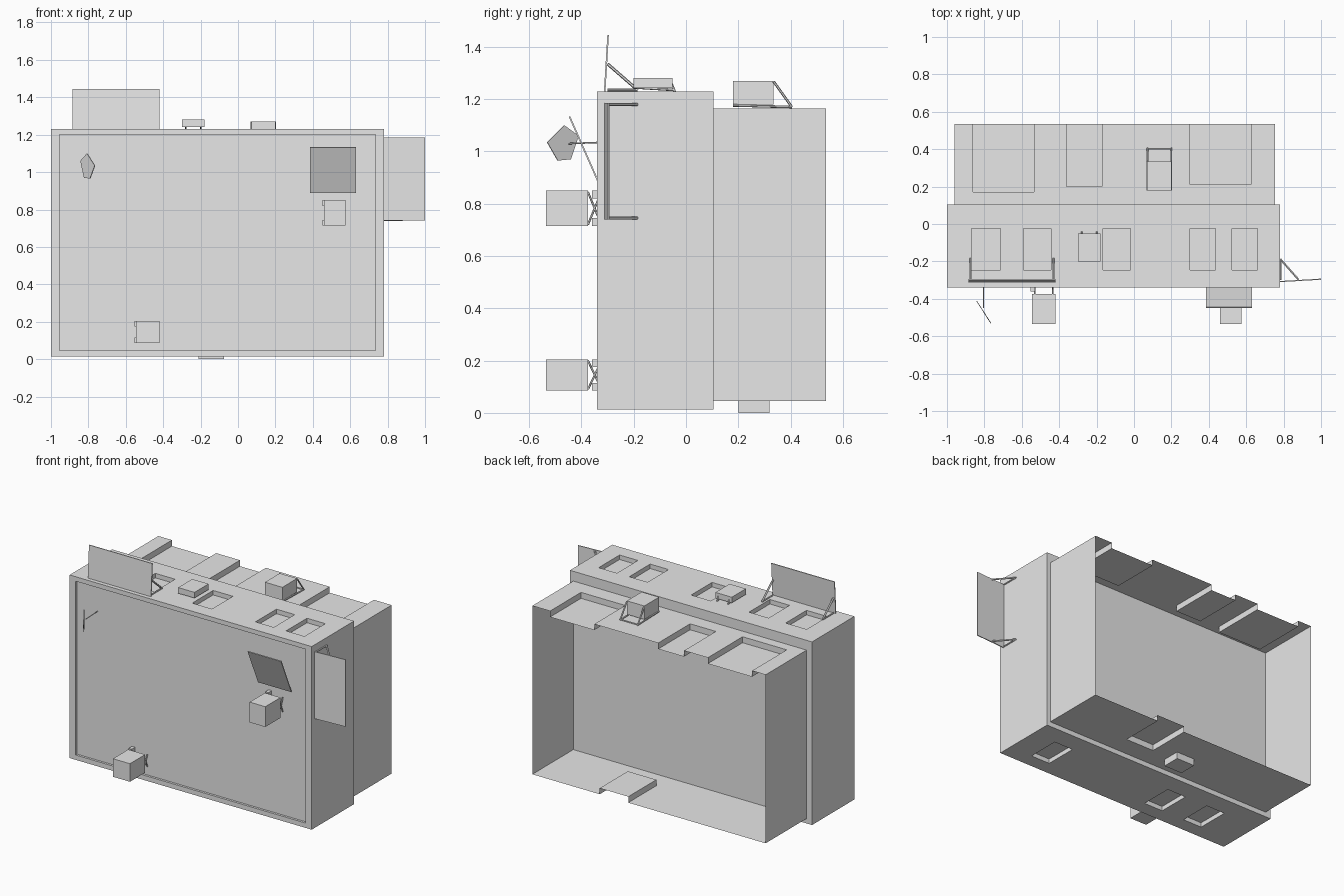
import bpy
import bmesh
from mathutils import Vector, Matrix

cube = bpy.data.objects.get("Cube")
if cube:
    bpy.data.objects.remove(cube, do_unlink=True)

grey = bpy.data.materials.new("plain_grey")
grey.use_nodes = True
grey.diffuse_color = (0.8, 0.8, 0.8, 1)
grey.node_tree.nodes["Principled BSDF"].inputs["Base Color"].default_value = (0.8, 0.8, 0.8, 1)


def finish(name, bm):
    mesh = bpy.data.meshes.new(name)
    bm.to_mesh(mesh)
    bm.free()
    mesh.materials.append(grey)
    obj = bpy.data.objects.new(name, mesh)
    bpy.context.collection.objects.link(obj)
    return obj


def quad(bm, points, facing):
    face = bm.faces.new([bm.verts.new(p) for p in points])
    face.normal_update()
    if face.normal.dot(Vector(facing)) < 0:
        face.normal_flip()


def sheet(bm, area, level, depth, pockets, place, up):
    """Flat sheet with rectangular pockets sunk by depth; place maps (u, v, w) to space."""
    u0, u1, v0, v1 = area
    us = sorted({u0, u1, *[u for p in pockets for u in p[:2]]})
    vs = sorted({v0, v1, *[v for p in pockets for v in p[2:]]})

    def height(i, j):
        if not (0 <= i < len(us) - 1 and 0 <= j < len(vs) - 1):
            return None
        u, v = (us[i] + us[i + 1]) / 2, (vs[j] + vs[j + 1]) / 2
        sunk = any(a < u < b and c < v < d for a, b, c, d in pockets)
        return level - depth if sunk else level

    def step(h, k, a, b, direction):
        if h is None or k is None or h == k:
            return
        sign = 1 if k < h else -1
        pts = [place(*a, h), place(*b, h), place(*b, k), place(*a, k)]
        quad(bm, pts, Vector(place(*direction, 0)) * sign)

    for i in range(len(us) - 1):
        for j in range(len(vs) - 1):
            h = height(i, j)
            a, b, c, d = us[i], us[i + 1], vs[j], vs[j + 1]
            quad(bm, [place(a, c, h), place(b, c, h), place(b, d, h), place(a, d, h)], up)
            step(h, height(i + 1, j), (b, c), (b, d), (1, 0))
            step(h, height(i, j + 1), (a, d), (b, d), (0, 1))


def flat(u, v, w):
    return (u, v, w)


def upright(u, v, w):
    return (u, w, v)


def sides(bm, x0, x1, y0, y1, z0, z1):
    for x, s in ((x0, -1), (x1, 1)):
        quad(bm, [(x, y0, z0), (x, y1, z0), (x, y1, z1), (x, y0, z1)], (s, 0, 0))


def box(name, x0, x1, y0, y1, z0, z1):
    bm = bmesh.new()
    size = Matrix.Diagonal((x1 - x0, y1 - y0, z1 - z0, 1))
    middle = Matrix.Translation(((x0 + x1) / 2, (y0 + y1) / 2, (z0 + z1) / 2))
    bmesh.ops.create_cube(bm, size=1, matrix=middle @ size)
    return finish(name, bm)


def rod(name, a, b, radius=0.005):
    a, b = Vector(a), Vector(b)
    turn = (b - a).to_track_quat("Z", "Y").to_matrix().to_4x4()
    bm = bmesh.new()
    bmesh.ops.create_cone(bm, cap_ends=True, segments=6, radius1=radius, radius2=radius,
                          depth=(b - a).length, matrix=Matrix.Translation((a + b) / 2) @ turn)
    return finish(name, bm)


def plate(name, points, thickness=0.006):
    bm = bmesh.new()
    face = bm.faces.new([bm.verts.new(p) for p in points])
    face.normal_update()
    offset = face.normal * thickness
    top = bmesh.ops.extrude_face_region(bm, geom=[face], use_keep_orig=True)["geom"]
    bmesh.ops.translate(bm, vec=offset, verts=[v for v in top if isinstance(v, bmesh.types.BMVert)])
    bmesh.ops.recalc_face_normals(bm, faces=bm.faces)
    return finish(name, bm)


# Front housing: framed front, pockets on top and underside
X0, X1, Y0, Y1, Z0, Z1 = -1.0, 0.78, -0.34, 0.105, 0.013, 1.23


def pocket_row(spans):
    return [(a, b, -0.245, -0.025) for a, b in spans]


bm = bmesh.new()
sides(bm, X0, X1, Y0, Y1, Z0, Z1)
quad(bm, [(X0, Y1, Z0), (X1, Y1, Z0), (X1, Y1, Z1), (X0, Y1, Z1)], (0, 1, 0))
sheet(bm, (X0, X1, Z0, Z1), Y0, -0.015, [(-0.955, 0.735, 0.045, 1.2)], upright, (0, -1, 0))
top_spans = [(-0.87, -0.715), (-0.59, -0.445), (-0.165, -0.02), (0.3, 0.435), (0.525, 0.66)]
sheet(bm, (X0, X1, Y0, Y1), Z1, 0.03, pocket_row(top_spans), flat, (0, 0, 1))
under_spans = [(-0.74, -0.6), (-0.43, -0.29), (0.47, 0.61)]
sheet(bm, (X0, X1, Y0, Y1), Z0, -0.03, pocket_row(under_spans), flat, (0, 0, -1))
finish("front_housing", bm)

# Rear housing: thin walls, open at the back, pockets running out at the back edge
BACK = 0.535
rear = (-0.96, 0.755, Y1, BACK)
bm = bmesh.new()
sides(bm, *rear, 0.045, 1.165)
sheet(bm, rear, 1.165, 0.04, [(-0.86, -0.535, 0.17, BACK), (-0.36, -0.17, 0.2, BACK),
                              (0.3, 0.625, 0.21, BACK)], flat, (0, 0, 1))
sheet(bm, rear, 0.045, -0.04, [(0.05, 0.26, 0.24, BACK)], flat, (0, 0, -1))
finish("rear_housing", bm)

# Boxes hinged on the front
for tag, x0, x1, z0, z1 in (("lower", -0.545, -0.42, 0.085, 0.205),
                            ("upper", 0.46, 0.575, 0.715, 0.85)):
    box(tag + "_front_box", x0, x1, -0.535, -0.375, z0, z1)
    for x in (x0 + 0.015, x1 - 0.015):
        rod(tag + "_box_strut", (x, -0.375, z1 - 0.005), (x, -0.33, z0 + 0.02), 0.004)
        rod(tag + "_box_strut", (x, -0.375, z0 + 0.005), (x, -0.33, z1 - 0.02), 0.004)
    for z in (z0 + 0.015, z1 - 0.015):
        box(tag + "_box_hinge", x0 - 0.008, x0 + 0.015, -0.36, -0.325, z - 0.015, z + 0.015)

# Boxes on the top and underside
box("front_top_box", -0.3, -0.18, -0.2, -0.052, 1.242, 1.28)
for x in (-0.28, -0.2):
    rod("front_top_box_foot", (x, -0.042, 1.225), (x, -0.06, 1.27))
    rod("front_top_box_rail", (x, -0.042, 1.235), (x, -0.2, 1.245))
box("rear_top_box", 0.072, 0.2, 0.18, 0.335, 1.18, 1.27)
for x in (0.072, 0.2):
    rod("rear_top_box_strut", (x, 0.335, 1.268), (x, 0.405, 1.17))
    rod("rear_top_box_rail", (x, 0.18, 1.176), (x, 0.405, 1.17))
rod("rear_top_box_crossbar", (0.07, 0.402, 1.172), (0.202, 0.402, 1.172))
box("under_box", -0.21, -0.075, 0.2, 0.32, 0, 0.045)

# Flap standing on the top
plate("top_flap", [(-0.885, -0.308, 1.23), (-0.42, -0.308, 1.23),
                   (-0.42, -0.295, 1.445), (-0.885, -0.295, 1.445)])
for x in (-0.875, -0.43):
    rod("top_flap_strut", (x, -0.3, 1.335), (x, -0.185, 1.235), 0.006)
    rod("top_flap_rail", (x, -0.3, 1.235), (x, -0.185, 1.235), 0.005)

# Flap standing out from the left side
plate("side_flap", [(0.78, -0.305, 0.74), (1.0, -0.292, 0.74),
                    (1.0, -0.292, 1.185), (0.78, -0.305, 1.185)])
for z in (0.745, 1.18):
    rod("side_flap_strut", (0.88, -0.298, z), (0.782, -0.187, z), 0.006)
    rod("side_flap_rail", (0.784, -0.3, z), (0.784, -0.187, z), 0.005)

# Tilted flap on the front
plate("front_flap", [(0.385, -0.335, 0.89), (0.63, -0.335, 0.89),
                     (0.63, -0.443, 1.135), (0.385, -0.443, 1.135)])

# Loose five-sided shard and its rod
outline = [(-0.53, 1.035), (-0.465, 1.1), (-0.41, 1.06), (-0.44, 0.97), (-0.49, 0.965)]
plate("shard", [(-0.84 - 0.64 * (y + 0.41), y, z) for y, z in outline], 0.004)
rod("shard_rod", (-0.805, -0.45, 1.03), (-0.805, -0.32, 1.035), 0.003)
